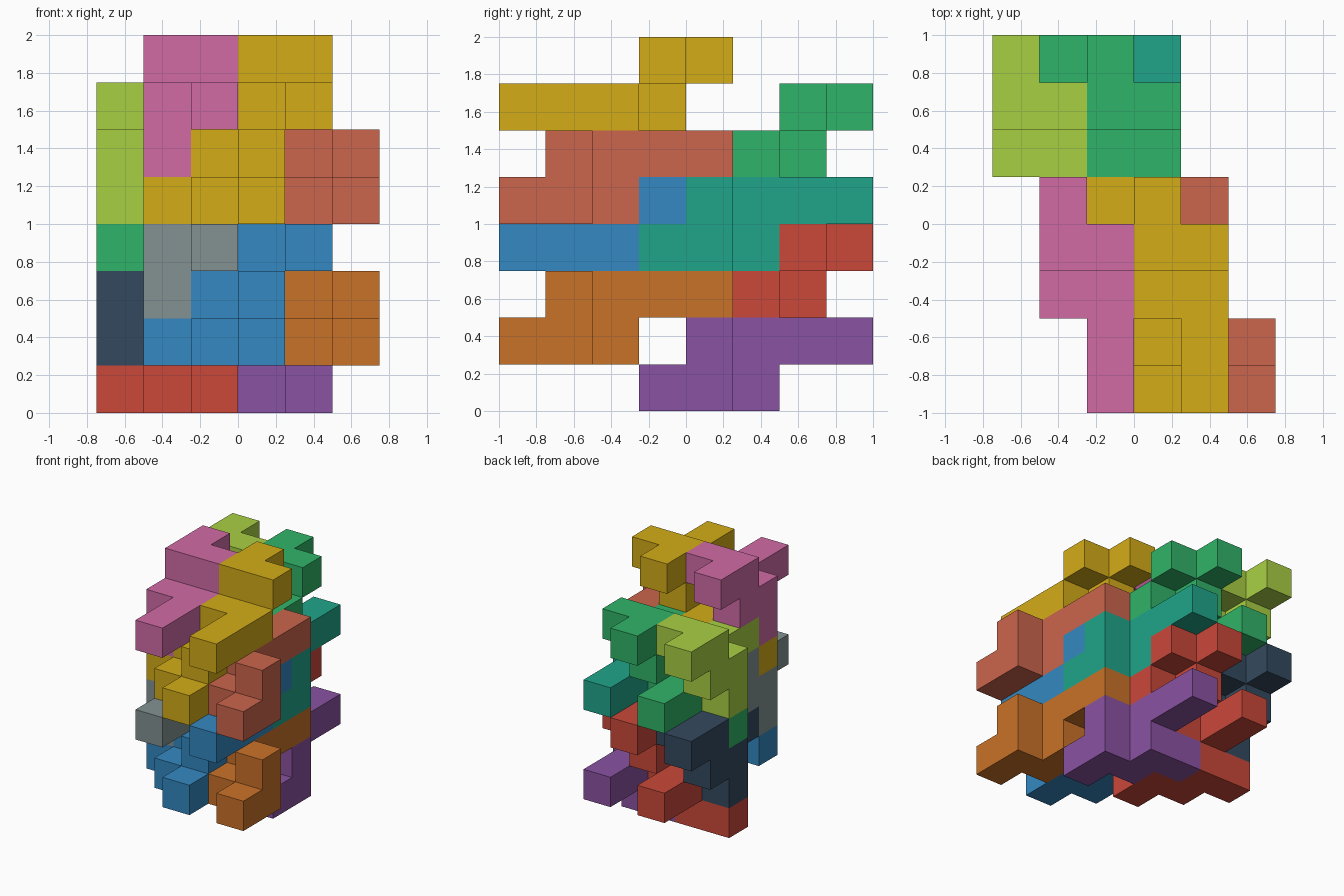
import bpy, bmesh
from mathutils import Vector

if "Cube" in bpy.data.objects:
    bpy.data.objects.remove(bpy.data.objects["Cube"])

U = 0.25  # edge of one cube cell

# Two nine-cube shapes that interlock to fill space (cell indices x, y, z)
UPPER = [(-2, 0, 7), (-2, -1, 7), (-1, -1, 7), (-2, -1, 6), (-2, -2, 6),
         (-1, -2, 6), (-1, -3, 6), (-1, -4, 6), (-2, -2, 5)]
LOWER = [(2, -4, 4), (2, -3, 4), (2, -3, 5), (1, -3, 4), (1, -2, 4),
         (0, -2, 4), (1, -2, 5), (1, -1, 5), (1, 0, 5)]


def shifted(cells, d):
    return [tuple(a + b for a, b in zip(c, d)) for c in cells]


# The centre piece joins one copy of each shape
CENTRE = shifted(UPPER, (2, 0, 0)) + shifted(LOWER, (-2, 0, 0))


def linear(hex_code):
    vals = [int(hex_code[i:i + 2], 16) / 255 for i in (0, 2, 4)]
    return [v / 12.92 if v <= 0.04045 else ((v + 0.055) / 1.055) ** 2.4 for v in vals] + [1]


def cube_piece(name, cells, colour):
    """Closed skin around a group of unit cells."""
    filled = set(cells)
    bm = bmesh.new()
    verts = {}

    def vert(p):
        if p not in verts:
            verts[p] = bm.verts.new(Vector(p) * U)
        return verts[p]

    for cell in cells:
        for axis in range(3):
            for side in (0, 1):
                step = [0, 0, 0]
                step[axis] = 2 * side - 1
                if tuple(a + b for a, b in zip(cell, step)) in filled:
                    continue
                ring = []
                for u, v in ((0, 0), (1, 0), (1, 1), (0, 1)):
                    p = list(cell)
                    p[axis] += side
                    p[(axis + 1) % 3] += u
                    p[(axis + 2) % 3] += v
                    ring.append(vert(tuple(p)))
                bm.faces.new(ring if side else ring[::-1])
    mesh = bpy.data.meshes.new(name)
    bm.to_mesh(mesh)
    bm.free()
    mat = bpy.data.materials.new(name + "_colour")
    mat.diffuse_color = linear(colour)
    mat.use_nodes = True
    mat.node_tree.nodes["Principled BSDF"].inputs["Base Color"].default_value = mat.diffuse_color
    mesh.materials.append(mat)
    bpy.context.collection.objects.link(bpy.data.objects.new(name, mesh))


# Four interlocking clusters: front/back and top/bottom, three pieces each
CLUSTERS = [
    ("front_top", (0, 0, 0), ("d4ac17", "d16ba5", "cb654c")),
    ("front_bottom", (0, 0, -3), ("3488c2", "839192", "ca7228")),
    ("back_top", (-1, 3, -1), ("30b468", "a9d044", "20a58a")),
    ("back_bottom", (-1, 3, -4), ("cb483a", "34495e", "8a52a2")),
]
for label, offset, colours in CLUSTERS:
    for part, cells, colour in zip(("centre", "left", "right"), (CENTRE, UPPER, LOWER), colours):
        cube_piece(f"{label}_{part}_piece", shifted(cells, offset), colour)
